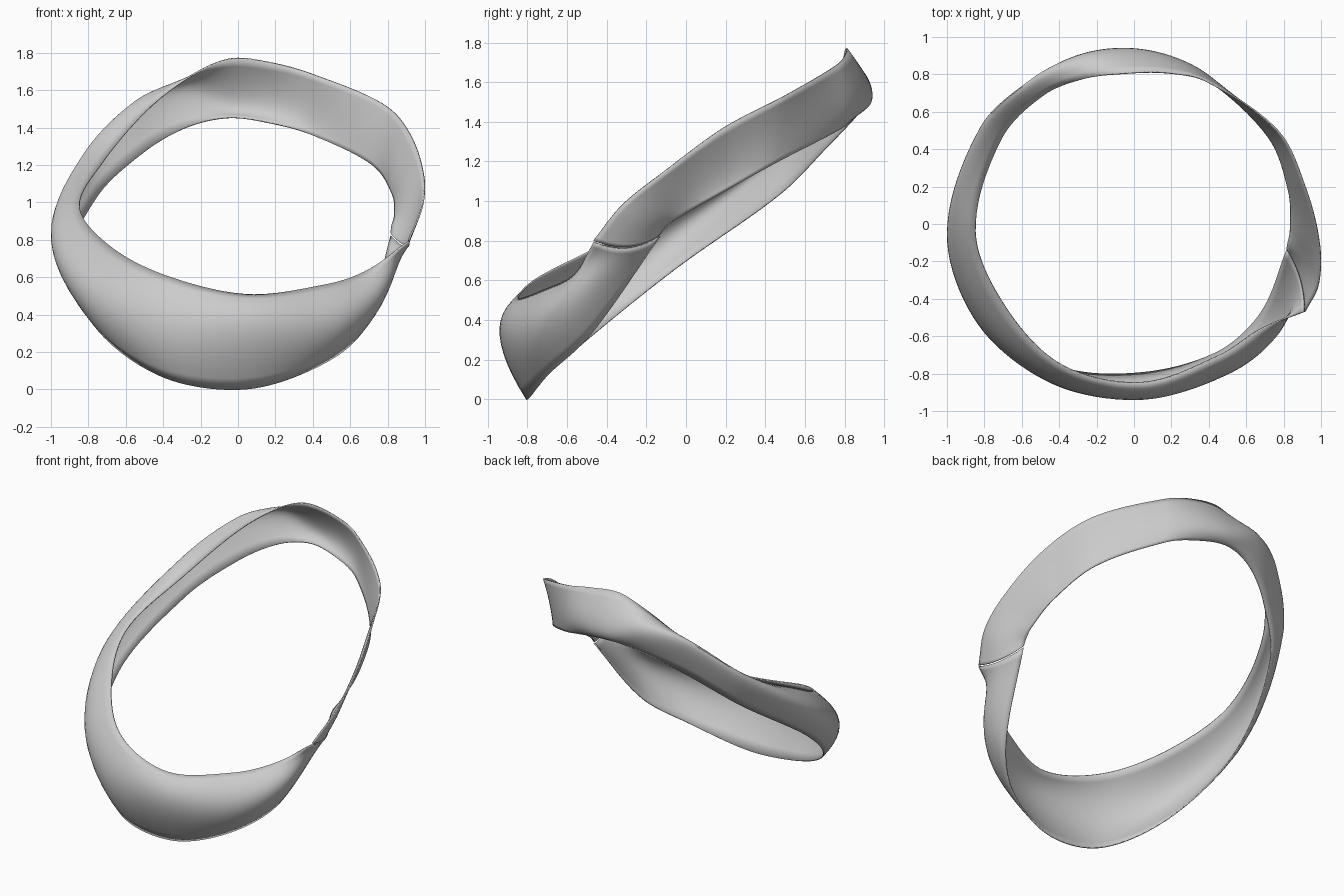
import bpy, bmesh
from math import cos, sin, radians
from mathutils import Vector

default_cube = bpy.data.objects.get("Cube")
if default_cube:
    bpy.data.objects.remove(default_cube, do_unlink=True)

# Stations around the band, in hundredths:
# angle, skew of lower rim, then radius and height of upper rim, belly, lower rim
STATIONS = [
    (-27, 18, 103, 80, 94, 77, 83, 83),
    (-18, 11, 104, 98, 95, 90, 83, 87),
    (-6, 4, 100, 115, 91, 102, 84, 92),
    (12, 0, 94, 137, 87, 117, 85, 104),
    (33, 0, 92, 153, 88, 135, 86, 120),
    (63, 0, 86, 169, 89, 150, 87, 136),
    (78, 0, 83, 175, 92, 154, 87, 142),
    (93, 0, 81, 177, 94, 156, 88, 145),
    (108, 0, 82, 168, 95, 160, 88, 140),
    (125, 0, 84, 150, 95, 153, 87, 127),
    (148, 0, 84, 123, 97, 126, 89, 103),
    (183, 0, 85, 98, 100, 85, 91, 66),
    (213, 0, 82, 77, 99, 55, 89, 31),
    (243, 0, 85, 61, 96, 35, 86, 6),
    (273, 0, 85, 51, 94, 32, 80, 0),
    (303, 0, 84, 56, 95, 36, 82, 13),
    (320, 5, 88, 63, 97, 50, 83, 33),
    (333, 18, 103, 79, 94, 76, 83, 82),
]
STEPS = 10      # rows between two stations
ACROSS = 12     # faces across the band


def section(station):
    """Upper rim, belly and lower rim points of one station."""
    angle, skew, *pairs = station
    points = []
    for k in range(3):
        a = radians(angle + skew * k / 2)
        r, z = pairs[2 * k] / 100, pairs[2 * k + 1] / 100
        points.append(Vector((r * cos(a), r * sin(a), z)))
    return points


def hermite(a, b, c, d, t):
    """Smooth curve from b to c, tangents scaled to uneven spacing."""
    span = (c - b).length
    out_dir = (c - a) * span / (span + (b - a).length)
    in_dir = (d - b) * span / (span + (d - c).length)
    u = 1 - t
    return (b * u * u * (1 + 2 * t) + c * t * t * (1 + 2 * u)
            + out_dir * t * u * u - in_dir * u * t * t)


def across(top, belly, bottom, t):
    """Parabola through the three points of a section."""
    return (top * (1 - t) * (1 - 2 * t) + belly * 4 * t * (1 - t)
            + bottom * t * (2 * t - 1))


def sweep(sections):
    """Smooth list of sections along the band, open at the seam."""
    last = len(sections) - 1
    for i in range(last):
        near = [sections[min(max(i + k, 0), last)] for k in (-1, 0, 1, 2)]
        for s in range(STEPS):
            yield [hermite(*(n[k] for n in near), s / STEPS) for k in range(3)]
    yield sections[last]


def make_material(name, colour):
    mat = bpy.data.materials.new(name)
    mat.use_nodes = True
    mat.diffuse_color = colour
    shader = mat.node_tree.nodes["Principled BSDF"]
    shader.inputs["Base Color"].default_value = colour
    shader.inputs["Roughness"].default_value = 0.7
    return mat


# Curved band, one sheet lofted through the sections
bm = bmesh.new()
rows = [[bm.verts.new(across(*sec, j / ACROSS)) for j in range(ACROSS + 1)]
        for sec in sweep([section(s) for s in STATIONS])]
for r0, r1 in zip(rows, rows[1:]):
    for j in range(ACROSS):
        bm.faces.new((r0[j], r0[j + 1], r1[j + 1], r1[j]))

mesh = bpy.data.meshes.new("curved_band")
bm.to_mesh(mesh)
bm.free()
band = bpy.data.objects.new("curved_band", mesh)
bpy.context.collection.objects.link(band)
mesh.materials.append(make_material("light_grey", (0.6, 0.6, 0.6, 1)))

# Thin wall, grown inwards
wall = band.modifiers.new("wall", 'SOLIDIFY')
wall.thickness = 0.008
wall.offset = -1

bpy.ops.object.select_all(action='DESELECT')
band.select_set(True)
bpy.context.view_layer.objects.active = band
bpy.ops.object.shade_smooth_by_angle(angle=radians(40))
